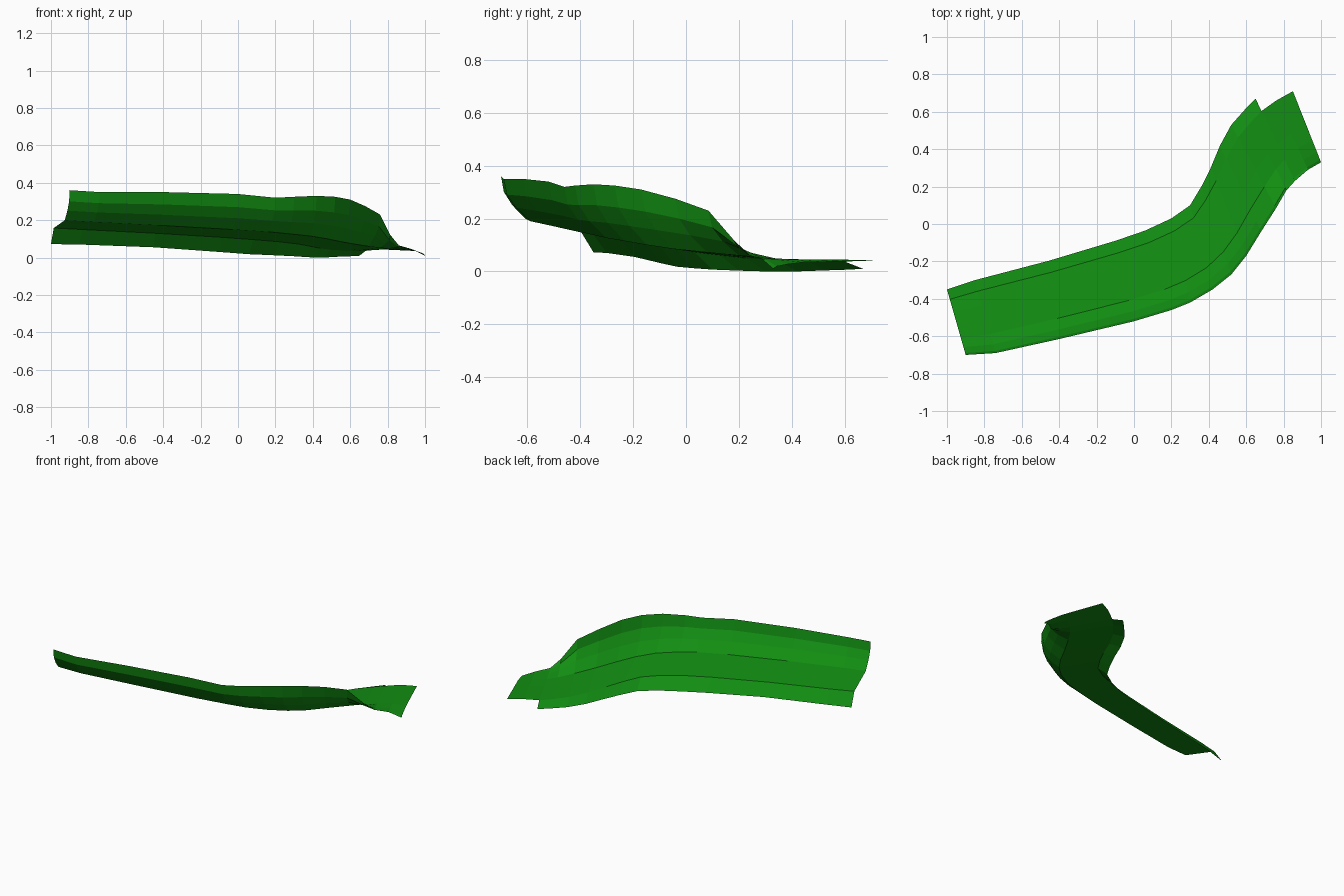
import bpy, bmesh
from mathutils import Vector

# Stations along the bend: outer rim xyz, inner rim xyz, flat strip heights (outer side, inner side)
stations = [
    (-.90, -.70, .36, -1.0, -.35, .072, .200, .158),
    (-.74, -.69, .35, -.85, -.30, .070, .190, .150),
    (-.40, -.615, .35, -.45, -.195, .055, .172, .130),
    (.00, -.52, .34, -.10, -.09, .030, .150, .108),
    (.20, -.46, .32, .06, -.035, .018, .138, .096),
    (.30, -.42, .325, .20, .03, .012, .127, .085),
    (.42, -.35, .33, .30, .10, .007, .115, .073),
    (.52, -.27, .325, .36, .20, .003, .100, .061),
    (.60, -.17, .31, .41, .30, .000, .085, .050),
    (.68, -.04, .275, .46, .42, .000, .072, .042),
    (.76, .085, .23, .52, .53, .004, .060, .038),
    (.815, .18, .12, .60, .62, .007, .052, .036),
    (.86, .23, .065, .65, .67, .010, .048, .036),
    (.93, .29, .045, .73, .725, .010, .045, .044),
    (1.0, .33, .010, .823, .777, .010, .035, .040),
]
LAST_FLAP = 12            # the inner skirt stops here, leaving the notch
F_OUT, F_IN = .26, .85    # limits of the flat strip across the width


def cross_section(s):
    a, e = Vector(s[0:3]), Vector(s[3:6])
    z_out, z_in = s[6], s[7]
    pts = []
    # steep outer bank, then the gently tilted strip, then the inner skirt
    for f, h in ((0, 1), (.03, .63), (.12, .32), (F_OUT, 0)):
        pts.append((f, z_out + h * (a.z - z_out)))
    for f in (.45, .65, F_IN):
        t = (f - F_OUT) / (F_IN - F_OUT)
        pts.append((f, z_out + t * (z_in - z_out)))
    pts.append((1, e.z))
    return [(a.x + f * (e.x - a.x), a.y + f * (e.y - a.y), z) for f, z in pts]


# Curved grass verge, a single open sheet
bm = bmesh.new()
rows = [[bm.verts.new(p) for p in cross_section(s)] for s in stations]
for i in range(len(rows) - 1):
    cols = 7 if i < LAST_FLAP else 6
    for j in range(cols):
        bm.faces.new((rows[i][j], rows[i + 1][j], rows[i + 1][j + 1], rows[i][j + 1]))
bmesh.ops.delete(bm, geom=[v for v in bm.verts if not v.link_faces], context='VERTS')
mesh = bpy.data.meshes.new("grass_verge")
bm.to_mesh(mesh)
bm.free()
verge = bpy.data.objects.new("grass_verge", mesh)
bpy.context.collection.objects.link(verge)

green = bpy.data.materials.new("grass_green")
green.diffuse_color = (.006, .27, .006, 1)
mesh.materials.append(green)
